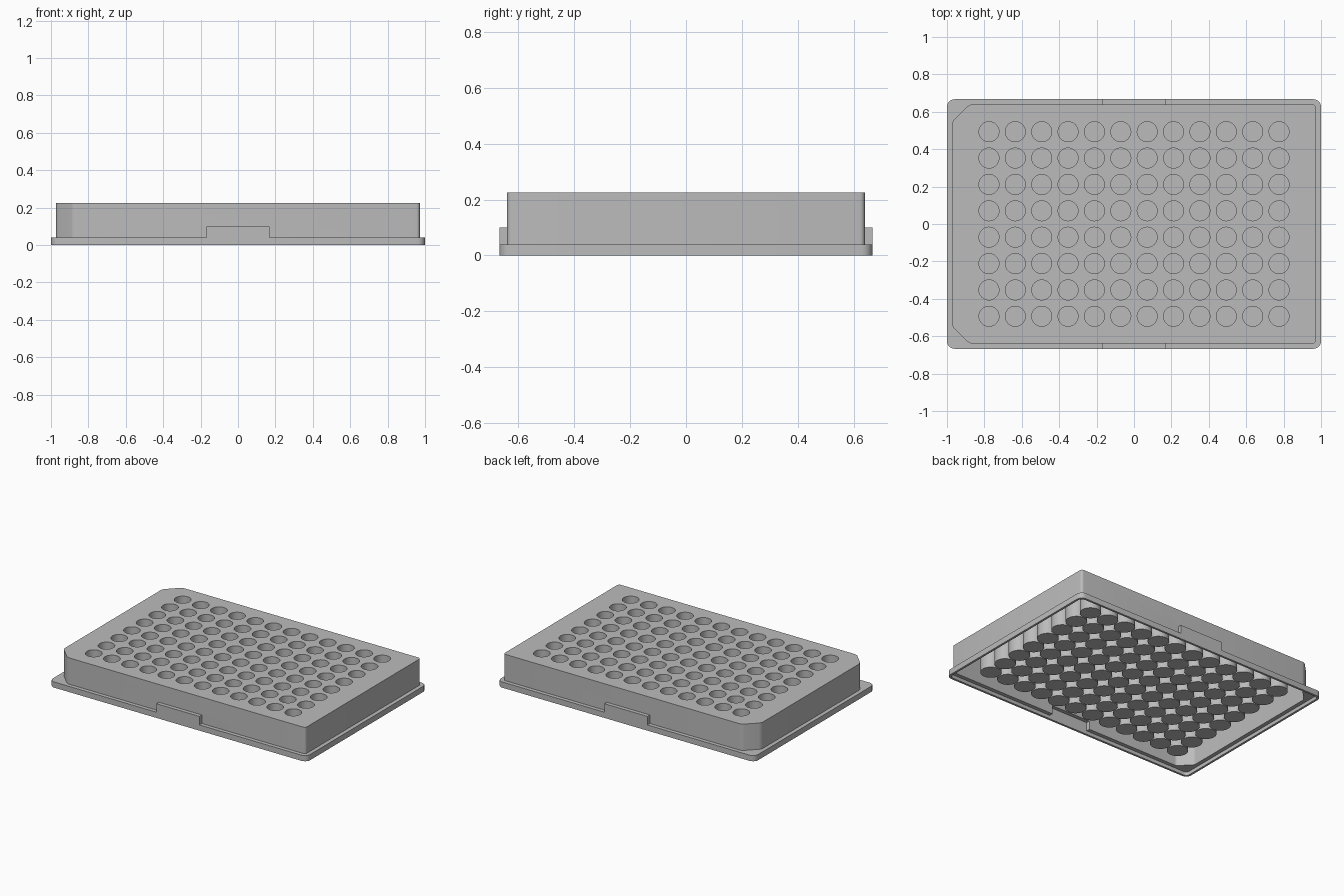
import bpy, bmesh, math
from mathutils import Matrix

cube = bpy.data.objects.get("Cube")
if cube:
    bpy.data.objects.remove(cube, do_unlink=True)

# Sizes
FLANGE_X, FLANGE_Y, FLANGE_Z = 1.0, 0.667, 0.04
BODY_X, BODY_Y, TOP = 0.972, 0.64, 0.225
CORNER_CUT = 0.092
TAB_X, TAB_Z = 0.168, 0.1
WALL = 0.015
PITCH, COLUMNS, ROWS = 0.141, 12, 8
BELOW = -0.02

grey = bpy.data.materials.new("plain_grey")
grey.use_nodes = True
grey.diffuse_color = (0.5, 0.5, 0.5, 1)
grey.node_tree.nodes["Principled BSDF"].inputs["Base Color"].default_value = (0.5, 0.5, 0.5, 1)


def make_object(name, bm):
    bmesh.ops.recalc_face_normals(bm, faces=bm.faces)
    mesh = bpy.data.meshes.new(name)
    bm.to_mesh(mesh)
    bm.free()
    mesh.materials.append(grey)
    obj = bpy.data.objects.new(name, mesh)
    bpy.context.collection.objects.link(obj)
    return obj


def slab(name, hx, hy, z0, z1, cut=0, radius=0):
    """Upright prism; cut trims both -x corners, radius rounds the uprights."""
    outline = [(hx, -hy), (hx, hy)]
    if cut:
        outline += [(cut - hx, hy), (-hx, hy - cut), (-hx, cut - hy), (cut - hx, -hy)]
    else:
        outline += [(-hx, hy), (-hx, -hy)]
    bm = bmesh.new()
    base = bm.faces.new([bm.verts.new((x, y, z0)) for x, y in outline])
    grown = bmesh.ops.extrude_face_region(bm, geom=[base])["geom"]
    verts = [g for g in grown if isinstance(g, bmesh.types.BMVert)]
    bmesh.ops.translate(bm, verts=verts, vec=(0, 0, z1 - z0))
    if radius:
        uprights = [e for e in bm.edges if abs(e.verts[0].co.z - e.verts[1].co.z) > 0.001]
        bmesh.ops.bevel(bm, geom=uprights, offset=radius, segments=5,
                        profile=0.5, affect='EDGES')
    return make_object(name, bm)


def cylinder_grid(name, radius, z0, z1):
    """One cylinder at every well position."""
    bm = bmesh.new()
    for i in range(COLUMNS):
        for j in range(ROWS):
            x = (i - (COLUMNS - 1) / 2) * PITCH
            y = (j - (ROWS - 1) / 2) * PITCH
            bmesh.ops.create_cone(bm, cap_ends=True, segments=32, radius1=radius,
                                  radius2=radius, depth=z1 - z0,
                                  matrix=Matrix.Translation((x, y, (z0 + z1) / 2)))
    return make_object(name, bm)


def combine(target, other, operation):
    mod = target.modifiers.new(operation.lower(), 'BOOLEAN')
    mod.operation = operation
    mod.solver = 'EXACT'
    mod.object = other
    bpy.context.view_layer.objects.active = target
    bpy.ops.object.modifier_apply(modifier=mod.name)
    bpy.data.objects.remove(other, do_unlink=True)


# Outer form: base flange, tall body, side tabs
plate = slab("well_plate", FLANGE_X, FLANGE_Y, 0, FLANGE_Z, radius=0.04)
combine(plate, slab("body", BODY_X, BODY_Y, 0.01, TOP, CORNER_CUT, 0.018), 'UNION')
combine(plate, slab("side_tabs", TAB_X, FLANGE_Y, 0.005, TAB_Z), 'UNION')

# Hollow underside, following each outer form
combine(plate, slab("flange_hollow", FLANGE_X - WALL, FLANGE_Y - WALL, BELOW,
                    FLANGE_Z - WALL, radius=0.028), 'DIFFERENCE')
inner_cut = CORNER_CUT - WALL * (2 - math.sqrt(2))
combine(plate, slab("body_hollow", BODY_X - WALL, BODY_Y - WALL, BELOW,
                    TOP - WALL, inner_cut, 0.01), 'DIFFERENCE')
combine(plate, slab("tab_hollow", TAB_X - WALL, FLANGE_Y - WALL, BELOW - 0.01,
                    TAB_Z - WALL), 'DIFFERENCE')

# Wells: closed tubes below the deck, bored from above
combine(plate, cylinder_grid("well_tubes", 0.068, 0.04, TOP - WALL / 2), 'UNION')
combine(plate, cylinder_grid("well_bores", 0.0535, 0.055, TOP + 0.05), 'DIFFERENCE')

# One material, smooth curves with sharp edges
plate.data.materials.clear()
plate.data.materials.append(grey)
for poly in plate.data.polygons:
    poly.material_index = 0
bpy.ops.object.select_all(action='DESELECT')
plate.select_set(True)
bpy.context.view_layer.objects.active = plate
bpy.ops.object.shade_smooth_by_angle(angle=math.radians(30))
